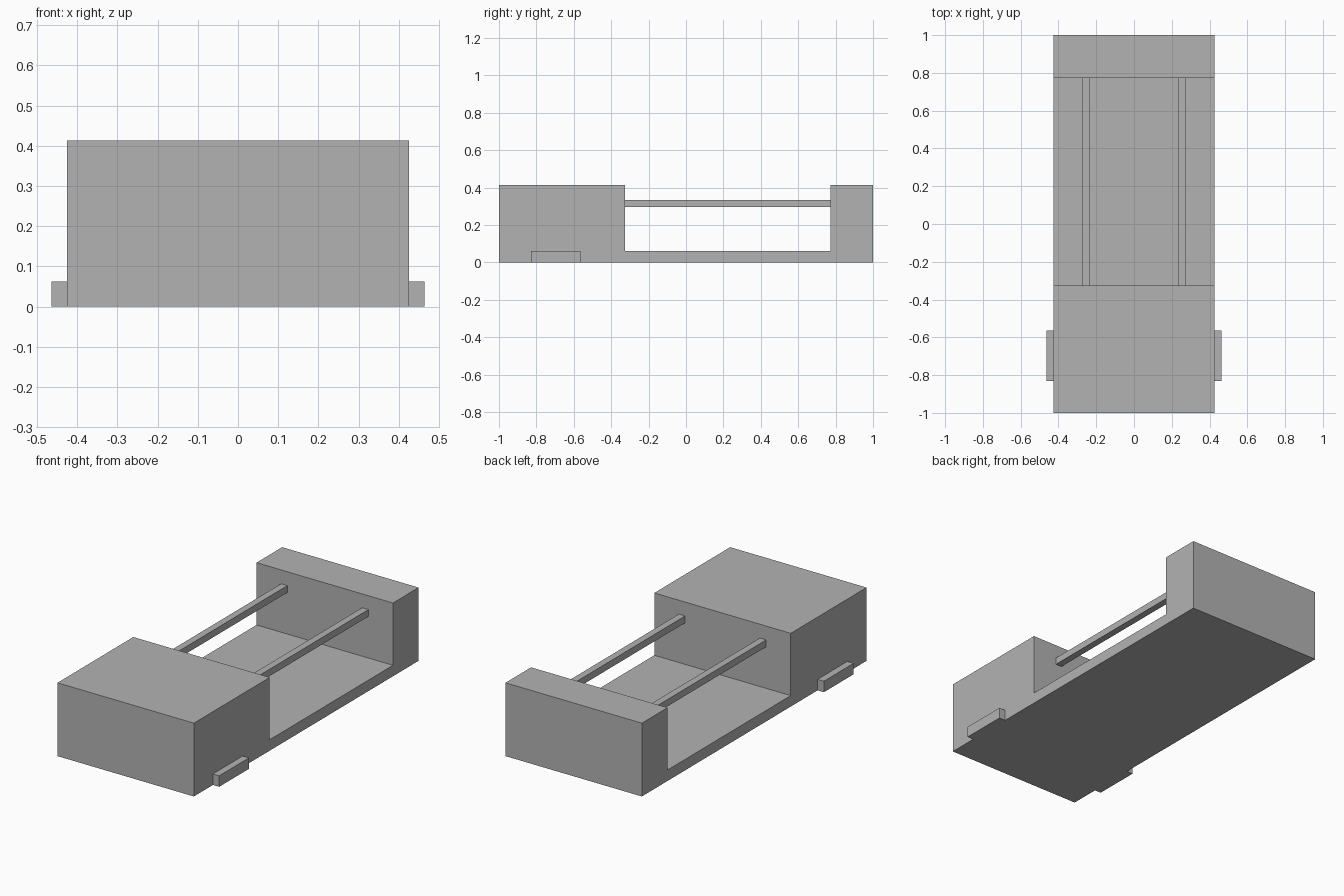
import bpy
import bmesh
from mathutils import Vector

cube = bpy.data.objects.get("Cube")
if cube:
    bpy.data.objects.remove(cube, do_unlink=True)

# Single plain grey
grey = bpy.data.materials.new("plain_grey")
grey.use_nodes = True
grey.diffuse_color = (0.45, 0.45, 0.45, 1)
grey.node_tree.nodes["Principled BSDF"].inputs["Base Color"].default_value = grey.diffuse_color


def extrude_profile(name, profile, x0, x1):
    """Extrude a (y, z) outline along x from x0 to x1."""
    bm = bmesh.new()
    face = bm.faces.new([bm.verts.new((x0, y, z)) for y, z in profile])
    result = bmesh.ops.extrude_face_region(bm, geom=[face])
    moved = [v for v in result["geom"] if isinstance(v, bmesh.types.BMVert)]
    bmesh.ops.translate(bm, verts=moved, vec=Vector((x1 - x0, 0, 0)))
    bmesh.ops.recalc_face_normals(bm, faces=bm.faces)
    mesh = bpy.data.meshes.new(name)
    bm.to_mesh(mesh)
    bm.free()
    mesh.materials.append(grey)
    obj = bpy.data.objects.new(name, mesh)
    bpy.context.collection.objects.link(obj)
    return obj


def box(name, x, y, z):
    outline = [(y[0], z[0]), (y[1], z[0]), (y[1], z[1]), (y[0], z[1])]
    return extrude_profile(name, outline, *x)


HALF_WIDTH = 0.425
HEIGHT = 0.413
FLOOR = 0.062
BAY_FRONT, BAY_BACK = -0.325, 0.772

# Body: deep front block, thin floor and upright back block in one outline
extrude_profile("body", [
    (-1, 0), (1, 0), (1, HEIGHT), (BAY_BACK, HEIGHT), (BAY_BACK, FLOOR),
    (BAY_FRONT, FLOOR), (BAY_FRONT, HEIGHT), (-1, HEIGHT),
], -HALF_WIDTH, HALF_WIDTH)

# Paired rails across the bay and small side tabs
for side, s in (("left", 1), ("right", -1)):
    box(side + "_rail", (s * 0.233, s * 0.272), (BAY_FRONT, BAY_BACK), (0.296, 0.335))
    box(side + "_tab", (s * HALF_WIDTH, s * 0.464), (-0.83, -0.565), (0, FLOOR))
